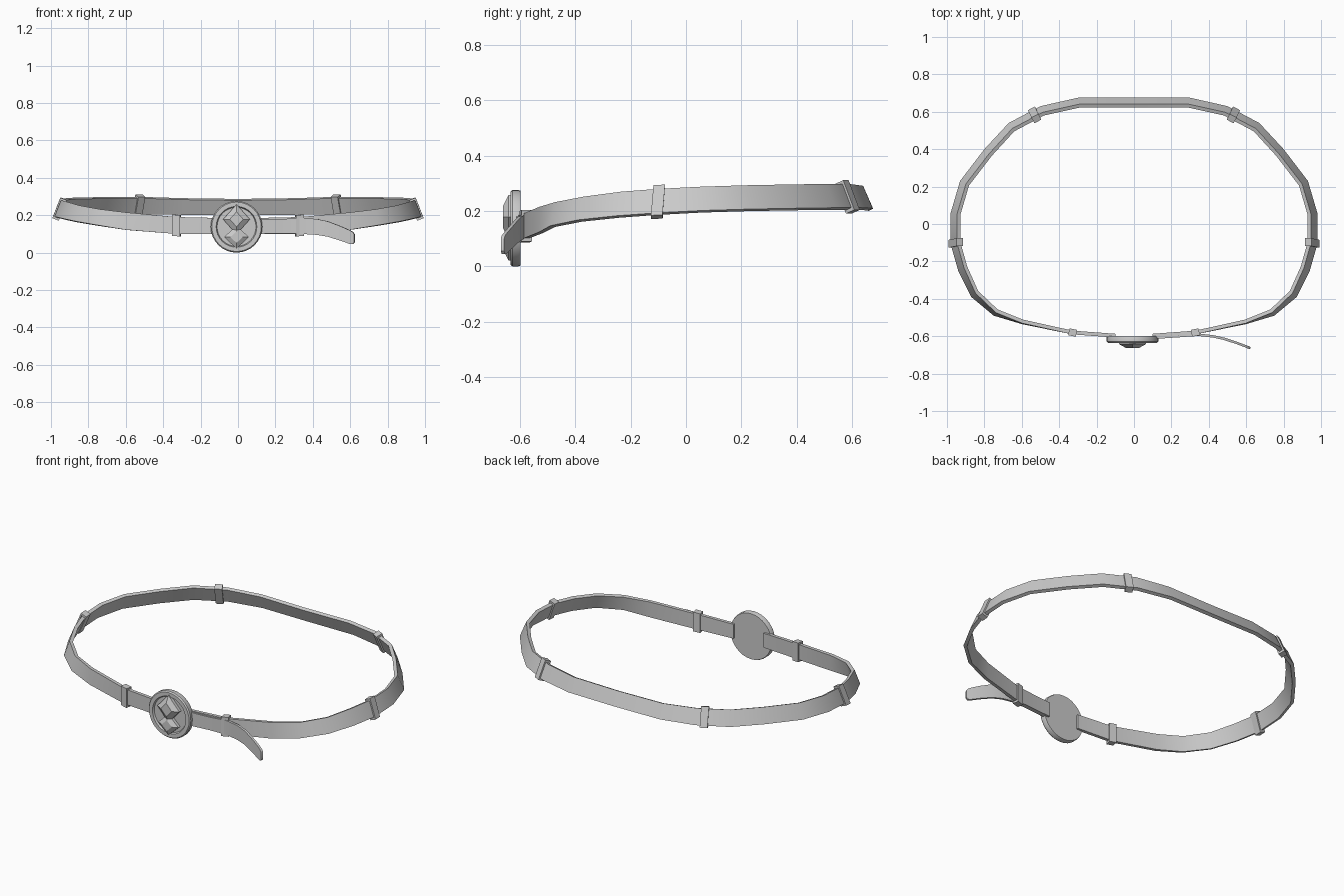
import bpy, bmesh, math
from mathutils import Vector

if "Cube" in bpy.data.objects:
    bpy.data.objects.remove(bpy.data.objects["Cube"])

grey = bpy.data.materials.new("plain_grey")
grey.diffuse_color = (0.6, 0.6, 0.6, 1)
grey.use_nodes = True
grey.node_tree.nodes["Principled BSDF"].inputs["Base Color"].default_value = grey.diffuse_color


def make(name, verts, faces, angle=40):
    me = bpy.data.meshes.new(name)
    me.from_pydata([tuple(v) for v in verts], [], faces)
    bm = bmesh.new()
    bm.from_mesh(me)
    bmesh.ops.recalc_face_normals(bm, faces=bm.faces)
    bm.to_mesh(me)
    bm.free()
    me.materials.append(grey)
    ob = bpy.data.objects.new(name, me)
    bpy.context.collection.objects.link(ob)
    bpy.ops.object.select_all(action='DESELECT')
    ob.select_set(True)
    bpy.context.view_layer.objects.active = ob
    bpy.ops.object.shade_smooth_by_angle(angle=math.radians(angle))
    return ob


def strap(name, bottoms, tops, thick):
    """Flat strip through outer lower/upper edge points, thickened inwards."""
    verts, faces, n = [], [], len(bottoms)
    for i in range(n):
        b, t = bottoms[i], tops[i]
        along = bottoms[min(i + 1, n - 1)] - bottoms[max(i - 1, 0)]
        out = along.cross(t - b).normalized()
        verts += [b, t, t - out * thick, b - out * thick]
    for i in range(n - 1):
        for k in range(4):
            j = (k + 1) % 4
            faces.append((4*i + k, 4*i + j, 4*i + 4 + j, 4*i + 4 + k))
    faces += [(0, 1, 2, 3), tuple(4*n - 4 + k for k in range(4))]
    return make(name, verts, faces)


# Belt band: x, y, inward lean, upper z, lower z for the right half
HALF = [(0.10, -0.607, 0, .185, .10), (0.33, -0.59, 0, .19, .10),
        (0.60, -0.535, .005, .215, .122), (0.75, -0.49, .02, .232, .147),
        (0.87, -0.39, .03, .252, .168), (0.94, -0.25, .035, .27, .183),
        (0.98, -0.11, .035, .28, .193), (0.98, 0.06, .035, .288, .202),
        (0.93, 0.23, .035, .293, .207), (0.80, 0.40, .035, .296, .21),
        (0.67, 0.54, .035, .298, .212), (0.50, 0.63, .035, .297, .212),
        (0.30, 0.675, .035, .291, .21)]
path = HALF + [(0, 0.677, .035, .287, .208)] + [(-s[0],) + s[1:] for s in HALF[::-1]]
low = [Vector((x, y, zb)) for x, y, l, zt, zb in path]
high = []
for x, y, lean, zt, zb in path:
    inward = Vector((-x * 0.5, -y, 0)).normalized() * lean
    high.append(Vector((x + inward.x, y + inward.y, zt)))
strap("belt_band", low, high, 0.02)


def keeper(name, seg, f, thick=0.037, width=0.042):
    """Rectangular hollow loop wrapped around the band."""
    b, t = low[seg].lerp(low[seg+1], f), high[seg].lerp(high[seg+1], f)
    along = (low[seg+1] - low[seg]).normalized()
    up = (t - b).normalized()
    out = along.cross(up).normalized()
    c, hh = (b + t) / 2 - out * 0.01, (t - b).length / 2
    verts, faces = [], []
    for s, grow in ((-1, 1), (1, 1), (1, 0), (-1, 0)):
        h, d = hh + 0.012 * grow, thick / 2 - 0.008 * (1 - grow)
        for u, o in ((-1, -1), (1, -1), (1, 1), (-1, 1)):
            verts.append(c + along * s * width / 2 + up * u * h + out * o * d)
    for r in range(4):
        q = (r + 1) % 4
        for k in range(4):
            j = (k + 1) % 4
            faces.append((4*r + k, 4*r + j, 4*q + j, 4*q + k))
    make(name, verts, faces, 30)


last = len(path) - 2
for label, seg, f in (("front", 1, 0.0), ("side", 6, 0.03), ("back", 10, 0.75)):
    keeper(label + "_keeper_right", seg, f)
    keeper(label + "_keeper_left", last - seg, 1 - f)

# Loose strap tip, leaving the front keeper and drooping outwards
TIP = [(0.10, -0.615, .10, .18), (0.24, -0.606, .103, .18), (0.34, -0.598, .10, .185),
       (0.42, -0.607, .095, .18), (0.48, -0.62, .085, .167), (0.55, -0.643, .063, .14),
       (0.595, -0.66, .047, .12), (0.612, -0.667, .045, .11), (0.62, -0.67, .055, .098)]
strap("strap_tip", [Vector((x, y, a)) for x, y, a, b in TIP],
      [Vector((x, y, b)) for x, y, a, b in TIP], 0.013)

# Round buckle with a raised rim and a recessed face
CX, CZ, N = -0.008, 0.138, 32
rings = [(0.135, -0.598), (0.138, -0.606), (0.138, -0.628), (0.132, -0.635),
         (0.109, -0.635), (0.104, -0.624)]
verts = [(CX + r * math.cos(2*math.pi*i/N), y, CZ + r * math.sin(2*math.pi*i/N))
         for r, y in rings for i in range(N)]
faces = [(r*N + i, r*N + (i+1) % N, (r+1)*N + (i+1) % N, (r+1)*N + i)
         for r in range(len(rings) - 1) for i in range(N)]
faces += [tuple(range(N)), tuple(range((len(rings) - 1) * N, len(rings) * N))]
make("buckle_disc", verts, faces, 35)


# Two overlapping faceted diamonds on the buckle
def diamond(name, cz, w, h, front):
    verts, faces = [], []
    for y, s in ((-0.62, 1), (-0.642, 1), (front, 0.5)):
        verts += [(CX + a * w * s, y, cz + b * h * s)
                  for a, b in ((1, 0), (0, 1), (-1, 0), (0, -1))]
    for r in range(2):
        for k in range(4):
            j = (k + 1) % 4
            faces.append((4*r + k, 4*r + j, 4*r + 4 + j, 4*r + 4 + k))
    faces += [(0, 1, 2, 3), (8, 9, 10, 11)]
    make(name, verts, faces, 30)


diamond("buckle_diamond_upper", 0.178, 0.072, 0.08, -0.662)
diamond("buckle_diamond_lower", 0.083, 0.066, 0.062, -0.657)
